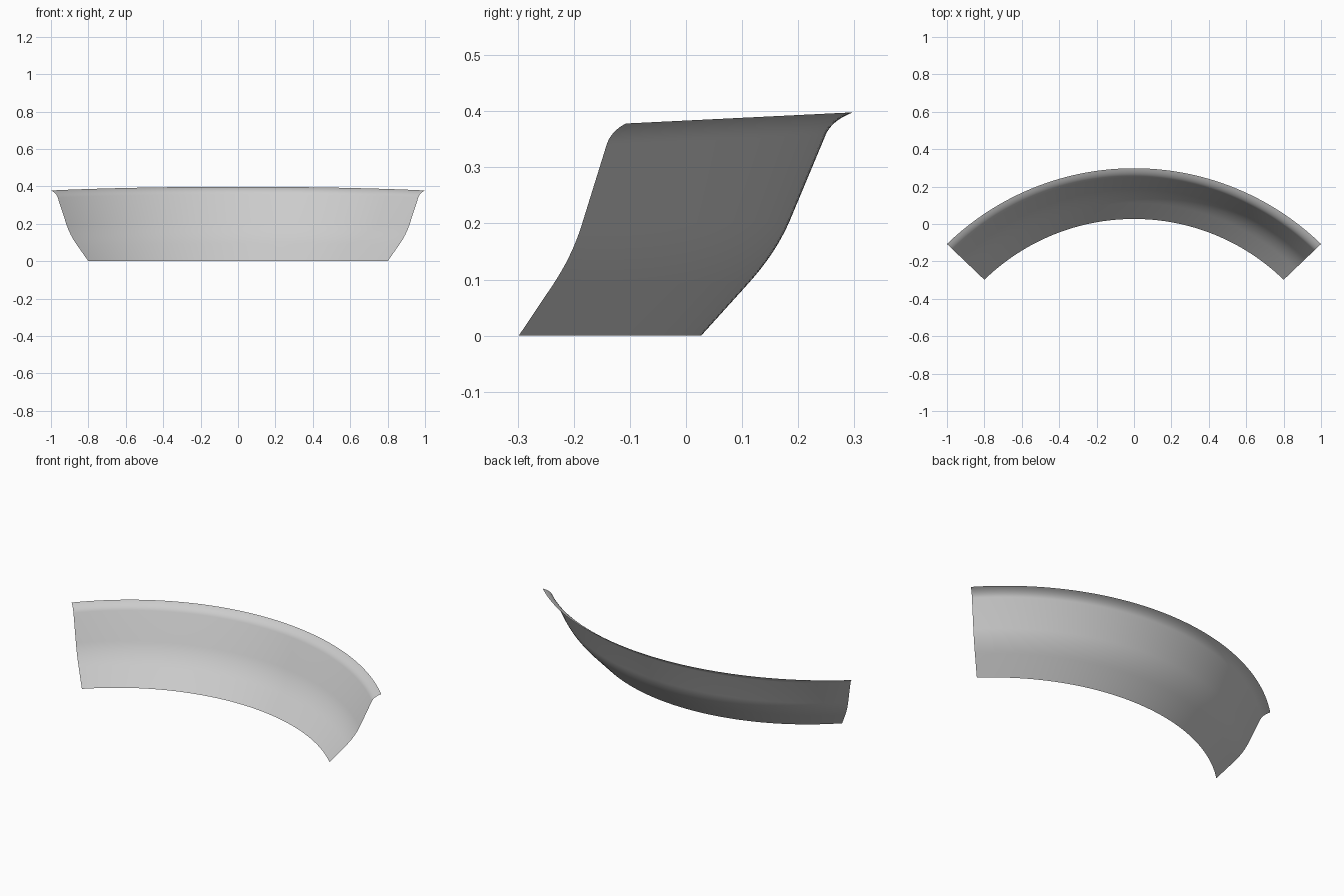
import bpy, math
from mathutils import Vector

cube = bpy.data.objects.get("Cube")
if cube:
    bpy.data.objects.remove(cube)

HALF_ANGLE = math.radians(44)
STEPS = 64


def bend(a, corner, b, n=8):
    """Rounded corner between two straight runs of the profile."""
    a, corner, b = Vector(a), Vector(corner), Vector(b)
    return [a * (1 - t) ** 2 + corner * 2 * t * (1 - t) + b * t * t
            for t in (i / n for i in range(n + 1))]


# Cross-section: outward offset and height, from the foot to the flared lip
profile = [Vector((0, 0))]
profile += bend((0.085, 0.094), (0.133, 0.147), (0.158, 0.205))
profile += bend((0.222, 0.358), (0.233, 0.384), (0.271, 0.398))


def sweep_point(offset, height, t):
    """Place a profile point along the arc, t running from -1 to 1."""
    angle = t * HALF_ANGLE
    drop = (1 - math.cos(angle)) / (1 - math.cos(HALF_ANGLE))
    x = (0.8 + 0.738 * offset) * math.sin(angle) / math.sin(HALF_ANGLE)
    y_mid, y_end = 0.027 + offset, -0.298 + 0.705 * offset
    return (x, y_mid + (y_end - y_mid) * drop, height * (1 - 0.05 * drop))


# Curved panel: a thin open sheet swept along the arc
verts = [sweep_point(p.x, p.y, 2 * i / STEPS - 1)
         for i in range(STEPS + 1) for p in profile]
n = len(profile)
faces = [(i * n + j, (i + 1) * n + j, (i + 1) * n + j + 1, i * n + j + 1)
         for i in range(STEPS) for j in range(n - 1)]
mesh = bpy.data.meshes.new("curved_panel")
mesh.from_pydata(verts, [], faces)
mesh.shade_smooth()
panel = bpy.data.objects.new("curved_panel", mesh)
bpy.context.collection.objects.link(panel)

# Plain grey finish
grey = bpy.data.materials.new("light_grey")
grey.use_nodes = True
colour = (0.6, 0.6, 0.6, 1)
grey.diffuse_color = colour
grey.node_tree.nodes["Principled BSDF"].inputs["Base Color"].default_value = colour
mesh.materials.append(grey)
